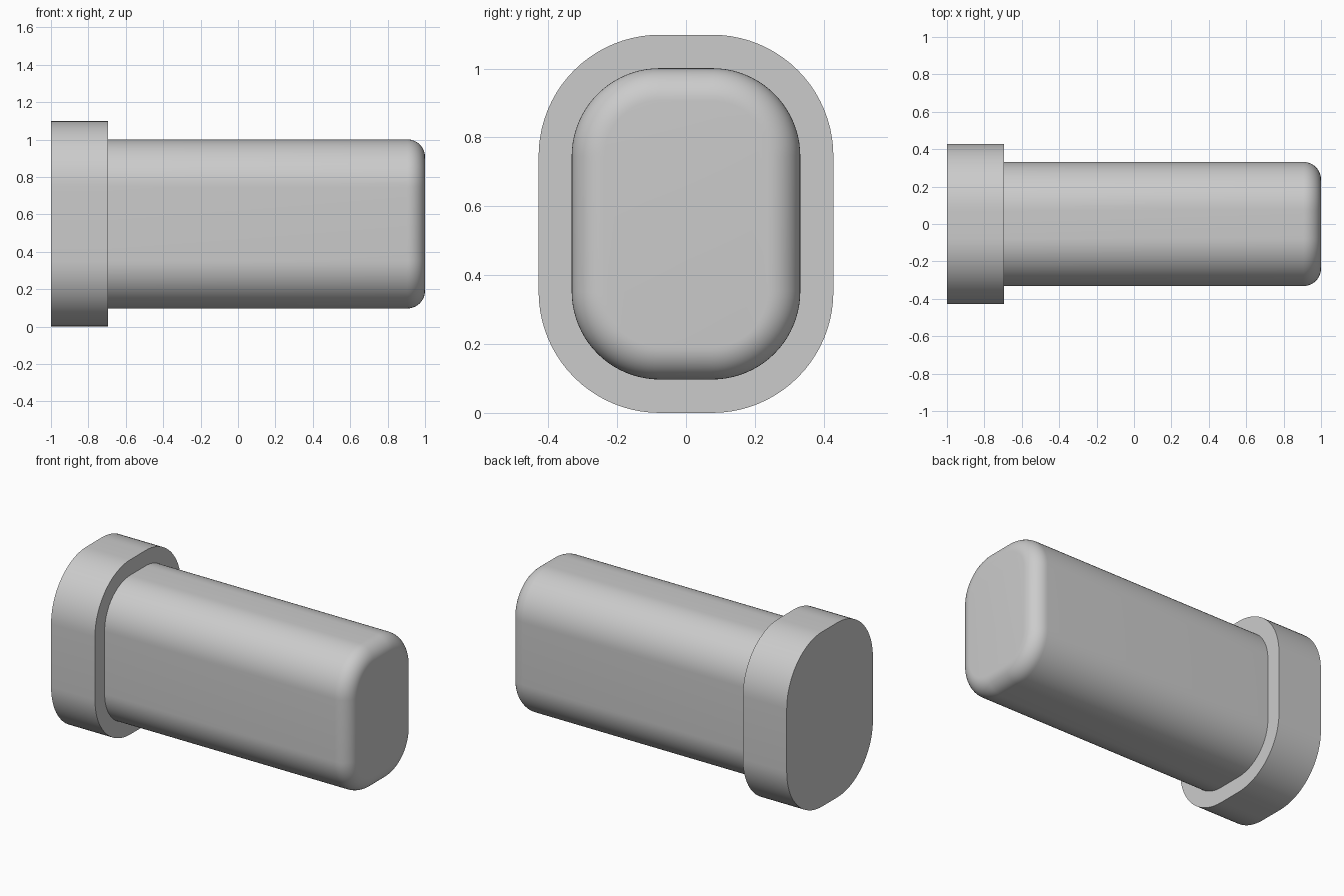
import bpy, bmesh, math

cube = bpy.data.objects.get("Cube")
if cube:
    bpy.data.objects.remove(cube, do_unlink=True)

GREY = (0.6, 0.6, 0.6, 1.0)
grey = bpy.data.materials.new("plain grey")
grey.use_nodes = True
grey.diffuse_color = GREY
grey.node_tree.nodes["Principled BSDF"].inputs["Base Color"].default_value = GREY

CENTRE_Z = 0.549
STEPS = 20


def section(bm, x, half_y, half_z, radius):
    """Ring of vertices around a rounded rectangle across the x axis."""
    ring = []
    for quarter in range(4):
        sy = 1 if quarter in (0, 3) else -1
        sz = 1 if quarter < 2 else -1
        for i in range(STEPS + 1):
            a = math.pi / 2 * (quarter + i / STEPS)
            y = sy * (half_y - radius) + radius * math.cos(a)
            z = sz * (half_z - radius) + radius * math.sin(a)
            ring.append(bm.verts.new((x, y, CENTRE_Z + z)))
    return ring


def rounded_bar(name, x0, x1, half_y, half_z, radius, fillet=0.0):
    """Rounded bar along x, with an optional fillet on its +x end."""
    bm = bmesh.new()
    stations = [(x0, 0.0), (x1 - fillet, 0.0)]
    if fillet:
        for i in range(1, 13):
            a = math.pi / 2 * i / 12
            stations.append((x1 - fillet * (1 - math.sin(a)), fillet * (1 - math.cos(a))))
    rings = [section(bm, x, half_y - d, half_z - d, radius - d) for x, d in stations]
    for a, b in zip(rings, rings[1:]):
        for i in range(len(a)):
            j = (i + 1) % len(a)
            bm.faces.new((a[i], a[j], b[j], b[i]))
    bm.faces.new(rings[0])
    bm.faces.new(rings[-1])
    bmesh.ops.recalc_face_normals(bm, faces=bm.faces)
    mesh = bpy.data.meshes.new(name)
    bm.to_mesh(mesh)
    bm.free()
    mesh.materials.append(grey)
    obj = bpy.data.objects.new(name, mesh)
    bpy.context.collection.objects.link(obj)
    bpy.ops.object.select_all(action="DESELECT")
    obj.select_set(True)
    bpy.context.view_layer.objects.active = obj
    bpy.ops.object.shade_smooth_by_angle(angle=math.radians(30))
    return obj


# Wide end flange and the long plug that projects from it
rounded_bar("flange", -1.0, -0.695, 0.428, 0.549, 0.352)
rounded_bar("plug_body", -0.695, 1.0, 0.332, 0.452, 0.256, fillet=0.095)
